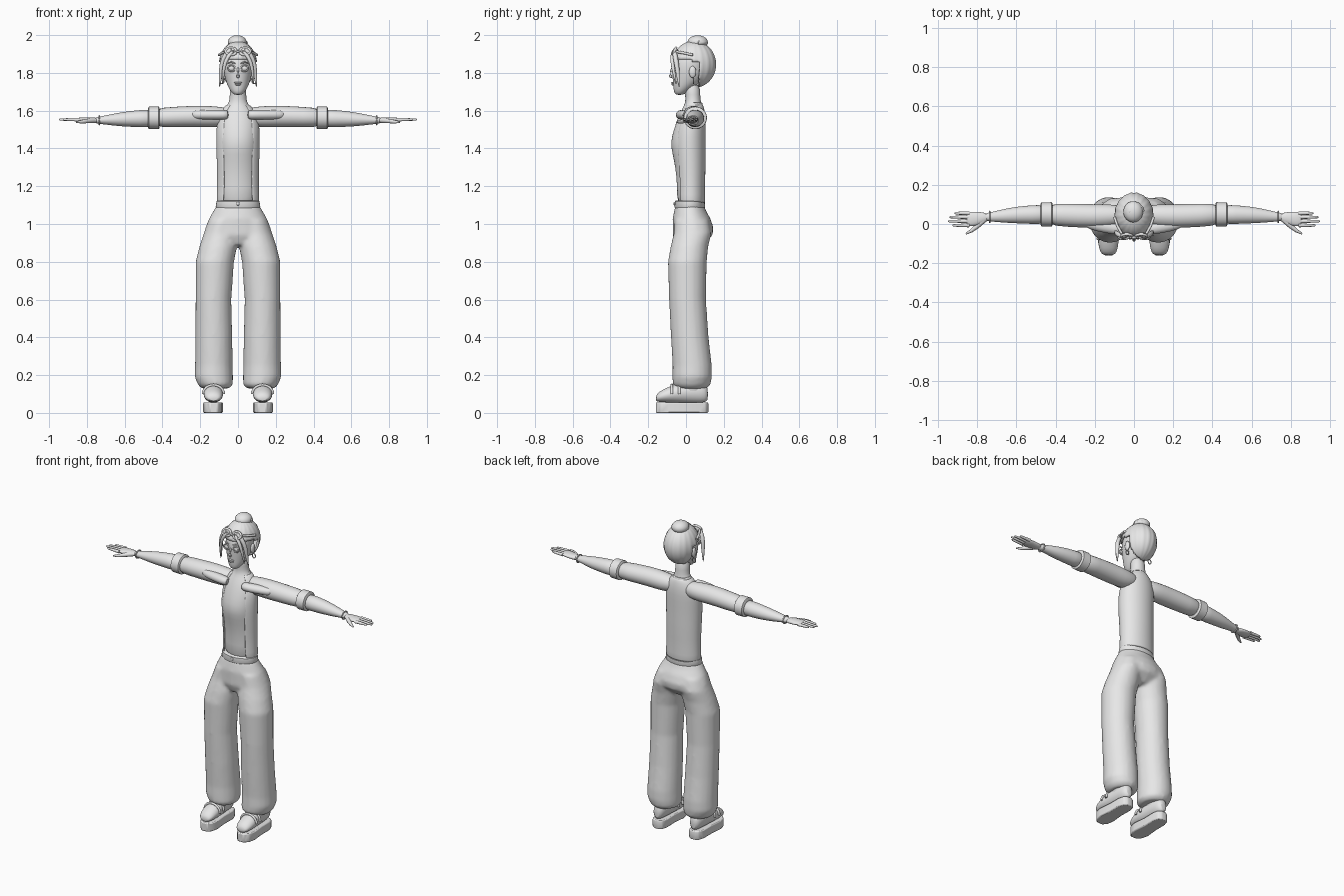
import bpy, bmesh, math
from mathutils import Matrix, Vector

if "Cube" in bpy.data.objects:
    bpy.data.objects.remove(bpy.data.objects["Cube"])

grey = bpy.data.materials.new("light_grey")
grey.use_nodes = True
grey.diffuse_color = (0.8, 0.8, 0.8, 1)
grey.node_tree.nodes["Principled BSDF"].inputs["Base Color"].default_value = (0.8, 0.8, 0.8, 1)


def finish(name, bm, mirror=False, subsurf=0, solidify=0, bevel=0):
    """Turn a bmesh into a smooth shaded object with its modifiers."""
    bmesh.ops.recalc_face_normals(bm, faces=bm.faces)
    mesh = bpy.data.meshes.new(name)
    bm.to_mesh(mesh)
    bm.free()
    mesh.materials.append(grey)
    obj = bpy.data.objects.new(name, mesh)
    bpy.context.collection.objects.link(obj)
    bpy.ops.object.select_all(action='DESELECT')
    obj.select_set(True)
    bpy.context.view_layer.objects.active = obj
    bpy.ops.object.shade_smooth_by_angle(angle=math.radians(45))
    if solidify:
        obj.modifiers.new("Thickness", 'SOLIDIFY').thickness = solidify
    if bevel:
        mod = obj.modifiers.new("Bevel", 'BEVEL')
        mod.width, mod.segments = bevel, 2
    if subsurf:
        obj.modifiers.new("Subdivision", 'SUBSURF').levels = subsurf
        obj.modifiers["Subdivision"].render_levels = subsurf
    if mirror:
        obj.modifiers.new("Mirror", 'MIRROR')
    return obj


def add_loft(bm, axis, rings, arc=None, sides=20):
    """Skin ellipses given as (position, centre a, radius a, centre b, radius b)."""
    start, end = arc or (0, 360)
    count = sides + 1 if arc else sides
    place = {'z': lambda p, a, b: (a, b, p),
             'x': lambda p, a, b: (p, a, b),
             'y': lambda p, a, b: (a, p, b)}[axis]
    rows = []
    for pos, ca, ra, cb, rb in rings:
        angles = [math.radians(start + (end - start) * i / sides) for i in range(count)]
        rows.append([bm.verts.new(place(pos, ca + ra * math.cos(t), cb + rb * math.sin(t)))
                     for t in angles])
    for low, high in zip(rows, rows[1:]):
        for i in range(sides):
            j = (i + 1) % count
            bm.faces.new((low[i], low[j], high[j], high[i]))
    if not arc:
        bm.faces.new(rows[0])
        bm.faces.new(rows[-1])


def loft(name, axis, rings, arc=None, sides=20, **options):
    bm = bmesh.new()
    add_loft(bm, axis, rings, arc, sides)
    return finish(name, bm, **options)


def ball(name, centre, size, **options):
    bm = bmesh.new()
    bmesh.ops.create_uvsphere(bm, u_segments=24, v_segments=14, radius=1,
                              matrix=Matrix.Translation(centre) @ Matrix.Diagonal((*size, 1)))
    return finish(name, bm, **options)


def tube(name, points, radii, flat=1.0, closed=False, **options):
    """Sweep a tapering circle along points."""
    bm = bmesh.new()
    pts, rows, sides = [Vector(p) for p in points], [], 10
    n = len(pts)
    for k, p in enumerate(pts):
        before = pts[k - 1] if k or closed else p
        after = pts[(k + 1) % n] if k < n - 1 or closed else p
        spin = (after - before).to_track_quat('Z', 'Y')
        r = radii[k] if isinstance(radii, (list, tuple)) else radii
        rows.append([bm.verts.new(p + spin @ Vector((r * math.cos(t), r * flat * math.sin(t), 0)))
                     for t in (math.tau * i / sides for i in range(sides))])
    for k in range(n if closed else n - 1):
        a, b = rows[k], rows[(k + 1) % n]
        for i in range(sides):
            j = (i + 1) % sides
            bm.faces.new((a[i], a[j], b[j], b[i]))
    if not closed:
        bm.faces.new(rows[0])
        bm.faces.new(rows[-1])
    return finish(name, bm, **options)


def hoop(name, centre, rx, rz, thick, tilt=0, **options):
    """Ring standing in the xz plane, leaned back by tilt."""
    pts = [Vector(centre) + Matrix.Rotation(tilt, 3, 'X') @ Vector((rx * math.cos(t), 0, rz * math.sin(t)))
           for t in (math.tau * i / 20 for i in range(20))]
    return tube(name, pts, thick, closed=True, **options)


# Trousers: wide legs and pelvis fused into one skin
bm = bmesh.new()
add_loft(bm, 'z', [(.13, .12, .075, .03, .08), (.15, .12, .093, .03, .1), (.19, .128, .102, .033, .105),
                   (.25, .128, .1, .033, .104), (.4, .128, .098, .02, .1), (.6, .13, .095, .008, .098),
                   (.8, .123, .102, .007, .103), (.88, .105, .1, .018, .1), (.95, .095, .087, .035, .1),
                   (1.02, .08, .075, .03, .09)])
bmesh.ops.mirror(bm, geom=bm.verts[:] + bm.edges[:] + bm.faces[:], axis='X', merge_dist=-1)
add_loft(bm, 'z', [(.89, 0, .07, .02, .07), (.94, 0, .182, .035, .105), (.98, 0, .173, .038, .108),
                   (1.03, 0, .153, .029, .1), (1.07, 0, .13, .022, .084), (1.1, 0, .113, .02, .076)], sides=28)
trousers = finish("trousers", bm)
remesh = trousers.modifiers.new("Fuse", 'REMESH')
remesh.mode, remesh.voxel_size, remesh.use_smooth_shade = 'VOXEL', 0.01, True
smooth = trousers.modifiers.new("Relax", 'SMOOTH')
smooth.factor, smooth.iterations = 0.5, 8

# Waistband and button
loft("waistband", 'z', [(1.085, 0, .115, .02, .079), (1.09, 0, .118, .02, .081),
                        (1.12, 0, .114, .02, .079), (1.124, 0, .108, .02, .074)], sides=32)
ball("waist_button", (0, -.062, 1.107), (.009, .005, .009))

# Torso and neck
loft("torso", 'z', [(1.08, 0, .104, .02, .072), (1.2, 0, .098, .023, .069), (1.3, 0, .099, .02, .077),
                    (1.37, 0, .102, .013, .085), (1.43, 0, .104, .007, .091), (1.5, 0, .105, .016, .082),
                    (1.57, 0, .1, .027, .068), (1.615, 0, .072, .035, .053), (1.64, 0, .047, .038, .042),
                    (1.68, 0, .043, .036, .039), (1.75, 0, .046, .03, .045)], subsurf=1)

# Open jacket body wrapping the back and the sides
loft("jacket_body", 'z', [(1.11, 0, .115, .024, .08), (1.2, 0, .11, .024, .076), (1.3, 0, .112, .022, .082),
                          (1.42, 0, .115, .016, .087), (1.5, 0, .115, .02, .085), (1.57, 0, .108, .033, .072),
                          (1.615, 0, .08, .038, .058), (1.635, 0, .056, .04, .048)],
     arc=(-48, 228), sides=28, solidify=.008, subsurf=1)
loft("collar", 'z', [(1.61, 0, .062, .04, .053), (1.645, 0, .053, .04, .047)],
     arc=(-20, 200), solidify=.008, subsurf=1)
loft("jacket_flap", 'x', [(.05, -.025, .02, 1.578, .022), (.07, -.026, .032, 1.578, .026),
                          (.15, -.012, .034, 1.578, .027), (.23, .0, .028, 1.578, .024),
                          (.25, .005, .015, 1.578, .02)], mirror=True, subsurf=1)

# Sleeves, rolled cuffs and forearms
loft("sleeve", 'x', [(.02, .045, .035, 1.575, .035), (.08, .044, .052, 1.567, .052), (.14, .042, .06, 1.568, .057),
                     (.22, .04, .061, 1.57, .058), (.35, .045, .06, 1.566, .054), (.45, .049, .055, 1.562, .052)],
     mirror=True, subsurf=1)
loft("rolled_cuff", 'x', [(.415, .049, .054, 1.562, .053), (.42, .049, .062, 1.562, .06),
                          (.472, .049, .061, 1.562, .059), (.477, .049, .051, 1.56, .05)], mirror=True, sides=28)
loft("forearm", 'x', [(.44, .049, .052, 1.56, .05), (.52, .048, .048, 1.558, .046), (.6, .046, .043, 1.555, .04),
                      (.67, .041, .034, 1.552, .03), (.72, .037, .025, 1.55, .021), (.765, .035, .02, 1.548, .016)],
     mirror=True, subsurf=1)
hoop_points = [(.735, .036 + .028 * math.cos(t), 1.549 + .023 * math.sin(t))
               for t in (math.tau * i / 20 for i in range(20))]
tube("bracelet", hoop_points, .004, closed=True, mirror=True)

# Hands
loft("palm", 'x', [(.74, .034, .02, 1.548, .015), (.78, .03, .031, 1.549, .016), (.82, .025, .038, 1.551, .014),
                   (.86, .025, .037, 1.552, .01)], mirror=True, subsurf=1)
for label, y, tip in (("index", -.007, .925), ("middle", .014, .948), ("ring", .035, .94), ("little", .055, .915)):
    tube(label + "_finger", [(.84, y, 1.552), (.89, y, 1.553), (tip - .006, y, 1.553), (tip, y, 1.553)],
         [.01, .008, .006, .003], mirror=True)
tube("thumb", [(.765, .02, 1.548), (.8, -.012, 1.545), (.83, -.035, 1.541), (.857, -.05, 1.539)],
     [.014, .012, .009, .004], mirror=True)

# Platform shoes
outline = [(.08, -.09), (.088, -.135), (.108, -.16), (.15, -.16), (.174, -.135), (.184, -.09),
           (.176, -.01), (.176, .07), (.165, .105), (.145, .118), (.115, .118), (.095, .105), (.086, .07), (.088, -.01)]
bm = bmesh.new()
sole = bm.faces.new([bm.verts.new((x, y, 0)) for x, y in outline])
raised = bmesh.ops.extrude_face_region(bm, geom=[sole])["geom"]
bmesh.ops.translate(bm, vec=(0, 0, .056), verts=[v for v in raised if isinstance(v, bmesh.types.BMVert)])
finish("shoe_sole", bm, mirror=True, bevel=.006)
loft("shoe_upper", 'y', [(-.16, .13, .025, .075, .014), (-.145, .13, .043, .085, .027), (-.1, .131, .053, .095, .04),
                         (-.05, .13, .052, .103, .05), (0, .13, .047, .11, .058), (.06, .13, .043, .112, .06),
                         (.1, .13, .034, .105, .05), (.117, .13, .018, .098, .032)], mirror=True, subsurf=1)
loft("shoe_tongue", 'z', [(.1, .13, .05, .03, .07), (.14, .13, .046, .03, .062), (.18, .13, .042, .035, .055)],
     mirror=True, subsurf=1)
for y, rx, rz in ((-.075, .055, .048), (-.035, .053, .056)):
    tube("shoe_strap", [(.13 + rx * math.cos(t), y, .1 + rz * math.sin(t))
                        for t in (math.pi * i / 12 for i in range(13))], .007, mirror=True)

# Head and face
loft("head", 'z', [(1.683, 0, .018, -.034, .018), (1.695, 0, .033, -.03, .033), (1.72, 0, .05, -.015, .052),
                   (1.755, 0, .064, .006, .076), (1.79, 0, .074, .015, .088), (1.83, 0, .08, .018, .094),
                   (1.88, 0, .079, .025, .095), (1.92, 0, .06, .03, .07)], subsurf=1, sides=24)
tube("nose", [(0, -.072, 1.83), (0, -.081, 1.805), (0, -.086, 1.787), (0, -.076, 1.772)],
     [.006, .008, .012, .007], subsurf=1)
ball("eye", (.034, -.062, 1.824), (.019, .012, .015), mirror=True)
hoop("eyelid", (.034, -.069, 1.824), .02, .016, .004, mirror=True)
tube("eyebrow", [(.014, -.076, 1.85), (.036, -.072, 1.857), (.058, -.053, 1.851)], [.003, .005, .002], mirror=True)
ball("upper_lip", (0, -.071, 1.748), (.02, .008, .005))
ball("lower_lip", (0, -.069, 1.739), (.017, .009, .006))
ball("ear", (.081, .035, 1.805), (.011, .019, .031), mirror=True)
hoop("earring", (.085, .04, 1.757), .011, .014, .003, mirror=True)

# Swept back hair with shallow grooves, open at the face
bm = bmesh.new()
bmesh.ops.create_uvsphere(bm, u_segments=72, v_segments=28, radius=1)
for v in bm.verts:
    groove = 1 + .012 * math.cos(18 * math.atan2(v.co.y, v.co.x))
    v.co = Vector((v.co.x * .1 * groove, v.co.y * .118 * groove + .042, v.co.z * .124 + 1.845))
bare = [v for v in bm.verts if v.co.y < .065 and v.co.z < 1.862 - .12 * max(v.co.y, 0)]
bmesh.ops.delete(bm, geom=bare, context='VERTS')
finish("hair", bm, solidify=.012)
ball("hair_bun", (-.004, .062, 1.962), (.05, .054, .037))
spiral = [(-.004 + r * math.cos(t), .062 + r * math.sin(t), 1.958 + .006 * t / 2)
          for t, r in ((.5 * i, .046 - .0016 * i) for i in range(21))]
tube("bun_coil", spiral, [.012] * 20 + [.006])

# Loose locks framing the face
tube("outer_lock", [(.03, -.062, 1.93), (.068, -.06, 1.9), (.086, -.05, 1.85), (.092, -.042, 1.79), (.098, -.036, 1.72)],
     [.01, .014, .014, .011, .002], mirror=True, subsurf=1)
tube("inner_lock", [(.02, -.068, 1.92), (.058, -.074, 1.885), (.075, -.07, 1.83), (.08, -.06, 1.78), (.082, -.052, 1.735)],
     [.008, .012, .01, .008, .002], mirror=True, subsurf=1)

# Goggles pushed up on the hair
hoop("goggle_rim", (.037, -.062, 1.914), .028, .021, .007, tilt=-.45, mirror=True)
ball("goggle_lens", (.037, -.055, 1.914), (.027, .012, .02), mirror=True)
tube("goggle_strap", [(.062, -.05, 1.912), (.085, -.01, 1.905), (.1, .035, 1.895)], .007, mirror=True)
ball("goggle_bridge", (0, -.068, 1.914), (.014, .007, .006))
